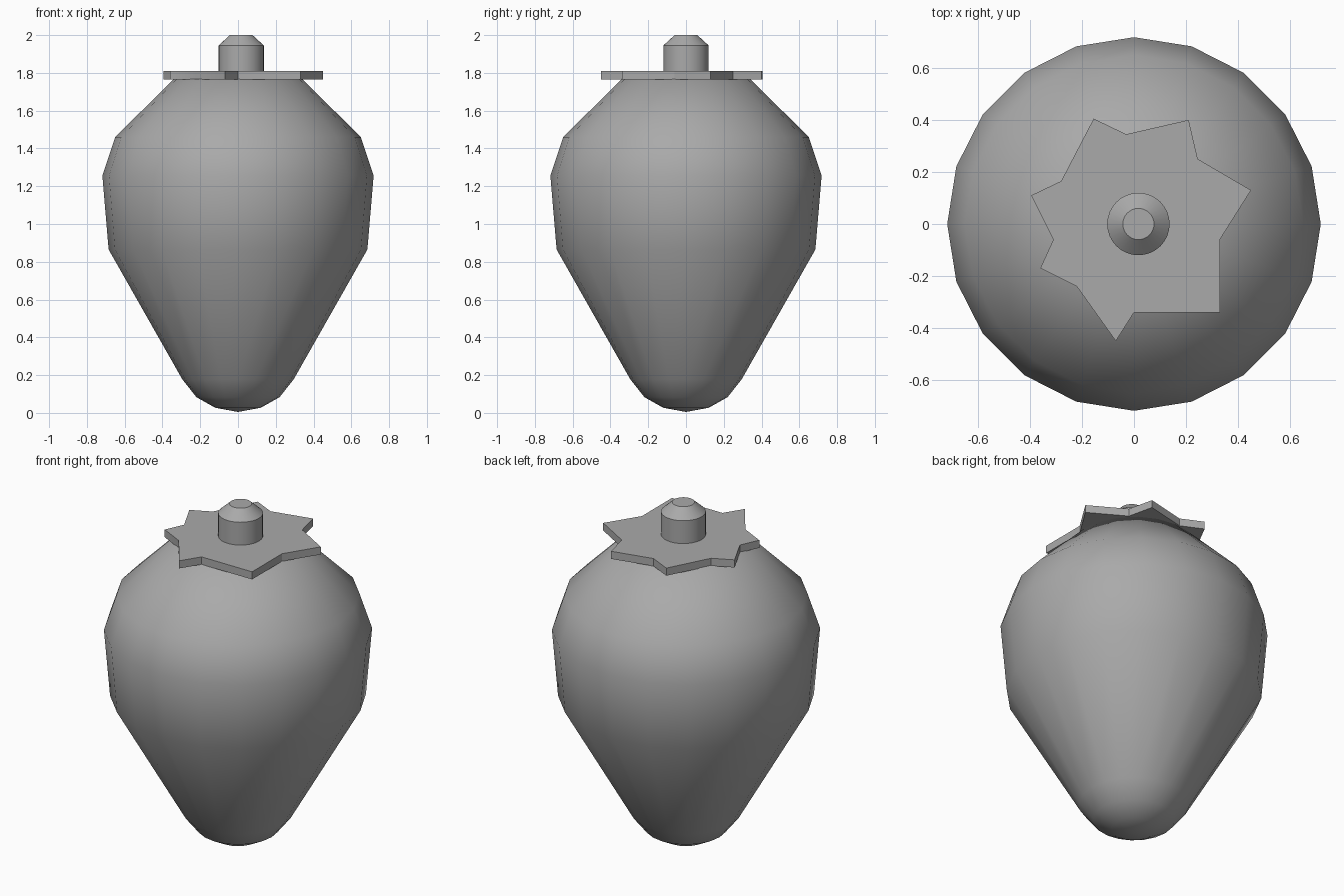
import bpy, bmesh
from math import cos, sin, tau, radians

cube = bpy.data.objects.get("Cube")
if cube:
    bpy.data.objects.remove(cube, do_unlink=True)

grey = bpy.data.materials.new("plain grey")
grey.use_nodes = True
COLOUR = (0.4, 0.4, 0.4, 1)
grey.diffuse_color = COLOUR
grey.node_tree.nodes["Principled BSDF"].inputs["Base Color"].default_value = COLOUR


def finish(name, bm, angle):
    """Turn a bmesh into a shaded object."""
    bmesh.ops.recalc_face_normals(bm, faces=bm.faces)
    mesh = bpy.data.meshes.new(name)
    bm.to_mesh(mesh)
    bm.free()
    mesh.materials.append(grey)
    obj = bpy.data.objects.new(name, mesh)
    bpy.context.collection.objects.link(obj)
    bpy.ops.object.select_all(action="DESELECT")
    obj.select_set(True)
    bpy.context.view_layer.objects.active = obj
    bpy.ops.object.shade_smooth_by_angle(angle=radians(angle))
    return obj


def lathe(name, profile, sides, angle):
    """Revolve (radius, height) pairs around z; zero radius makes a pole."""
    bm = bmesh.new()
    rings = []
    for r, z in profile:
        count = sides if r else 1
        rings.append([bm.verts.new((r * cos(tau * i / sides), r * sin(tau * i / sides), z))
                      for i in range(count)])
    for low, high in zip(rings, rings[1:]):
        for i in range(sides):
            j = (i + 1) % sides
            corners = [low[i % len(low)], low[j % len(low)],
                       high[j % len(high)], high[i % len(high)]]
            bm.faces.new(list(dict.fromkeys(corners)))
    return finish(name, bm, angle)


# Fruit body
lathe("fruit_body", [(0, 0.005), (0.12, 0.027), (0.22, 0.083), (0.295, 0.178),
                     (0.685, 0.865), (0.718, 1.255), (0.65, 1.46),
                     (0.34, 1.768), (0, 1.775)], 20, 60)

# Leafy crown: seven uneven tips with notches between them
outline = [(0.45, 0.13), (0.245, 0.25), (0.21, 0.40), (-0.03, 0.345),
           (-0.155, 0.405), (-0.28, 0.165), (-0.395, 0.11), (-0.31, -0.06),
           (-0.36, -0.17), (-0.22, -0.24), (-0.07, -0.45), (0.0, -0.34),
           (0.33, -0.34), (0.33, -0.06)]
bm = bmesh.new()
base = bm.faces.new([bm.verts.new((x, y, 1.765)) for x, y in outline])
top = bmesh.ops.extrude_face_region(bm, geom=[base])["geom"]
bmesh.ops.translate(bm, vec=(0, 0, 0.045),
                    verts=[v for v in top if isinstance(v, bmesh.types.BMVert)])
if not base.is_valid or len(bm.faces) < len(outline) + 2:
    bm.faces.new([v for v in bm.verts if v.co.z < 1.78])
finish("leaf_crown", bm, 30)

# Stem with a bevelled tip
stem = lathe("stem", [(0, 1.78), (0.12, 1.78), (0.12, 1.945), (0.06, 2.0), (0, 2.0)], 32, 30)
stem.location.x = 0.017
